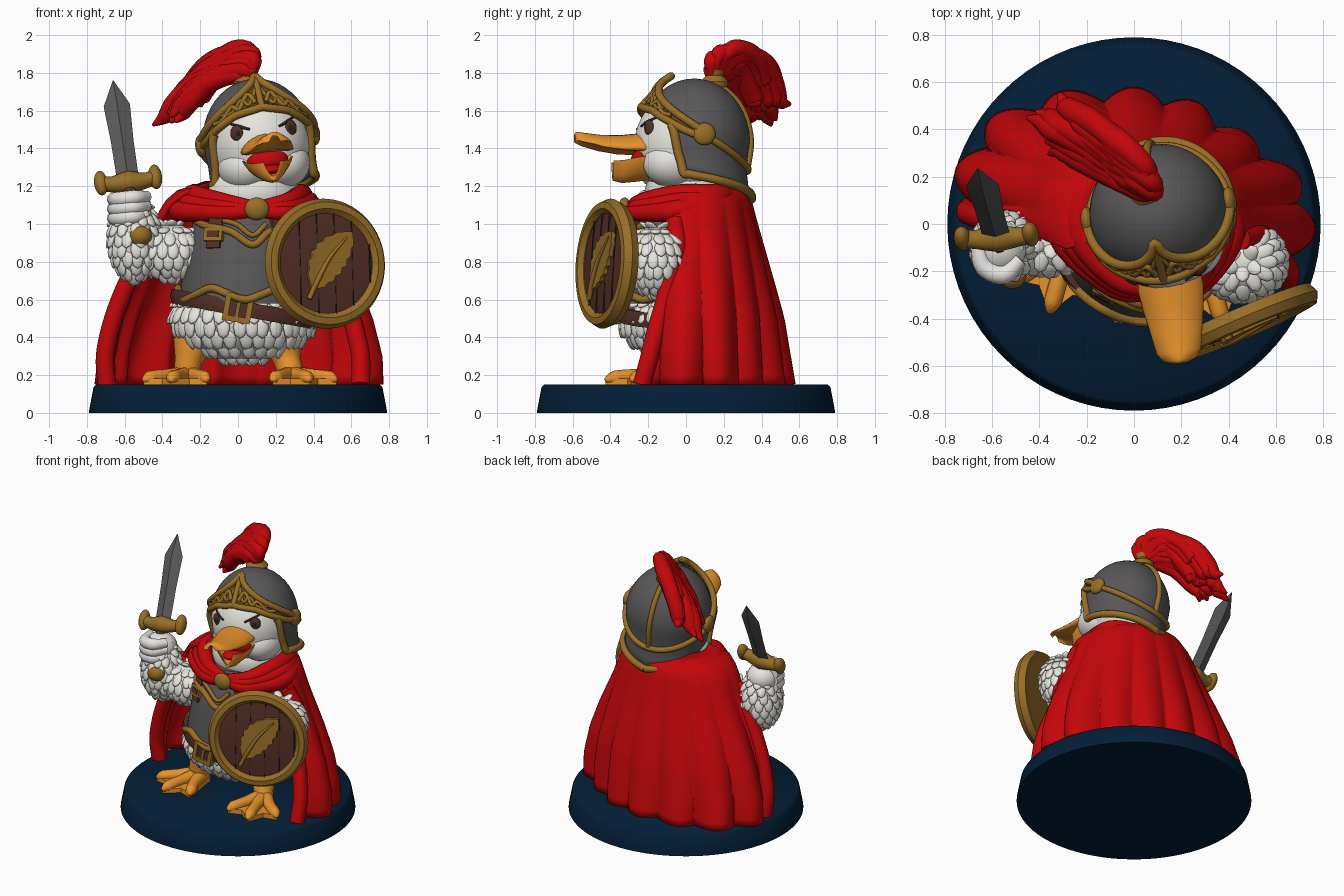
import bpy, bmesh, math, random
from mathutils import Vector as V, Matrix as Mx

if "Cube" in bpy.data.objects:
    bpy.data.objects.remove(bpy.data.objects["Cube"])
random.seed(4)
I = Mx.Identity(4)
sin, cos, pi, rad = math.sin, math.cos, math.pi, math.radians

def mat(name, *c):
    m = bpy.data.materials.new(name)
    m.diffuse_color = (*c, 1)
    m.use_nodes = True
    m.node_tree.nodes["Principled BSDF"].inputs["Base Color"].default_value = m.diffuse_color
    return m
RED, GREY = mat("cape_red", .56, .002, .003), mat("steel_grey", .100, .095, .095)
GOLD, WHITE = mat("old_gold", .31, .155, .02), mat("feather_white", .80, .78, .73)
ORANGE, BROWN = mat("bill_orange", .80, .29, .025), mat("leather_brown", .085, .028, .018)
NAVY, BRONZE = mat("base_navy", .001, .013, .038), mat("dark_bronze", .13, .065, .016)
BLACK = mat("dark_line", .02, .018, .018)

def finish(name, bm, m, M=I, angle=50):
    bmesh.ops.remove_doubles(bm, verts=bm.verts, dist=1e-5)
    bmesh.ops.recalc_face_normals(bm, faces=bm.faces)
    me = bpy.data.meshes.new(name)
    bm.to_mesh(me); bm.free()
    me.transform(M)
    me.shade_smooth(); me.set_sharp_from_angle(angle=rad(angle))
    me.materials.append(m)
    o = bpy.data.objects.new(name, me)
    bpy.context.collection.objects.link(o)
    return o

def loft(name, rings, m, M=I, wrap=True, caps=True, angle=50):
    bm = bmesh.new()
    vs = [[bm.verts.new(p) for p in r] for r in rings]
    n = len(rings[0])
    for a, b in zip(vs, vs[1:]):
        for i in range(n if wrap else n - 1):
            bm.faces.new((a[i], a[(i+1) % n], b[(i+1) % n], b[i]))
    if caps and wrap:
        bm.faces.new(vs[0]); bm.faces.new(vs[-1])
    return finish(name, bm, m, M, angle)

def ell(name, loc, scale, m, M=I, rot=I, seg=28):
    bm = bmesh.new()
    bmesh.ops.create_uvsphere(bm, u_segments=seg, v_segments=seg*2//3, radius=1)
    return finish(name, bm, m, M @ Mx.Translation(loc) @ rot @ Mx.Diagonal((*scale, 1)))

def box(name, loc, size, m, M=I, rot=I):
    bm = bmesh.new()
    bmesh.ops.create_cube(bm, size=1)
    return finish(name, bm, m, M @ Mx.Translation(loc) @ rot @ Mx.Diagonal((*size, 1)))

def tube(name, pts, radii, m, M=I, sub=5, n=10):
    """Smooth tube through points, with a radius for each point."""
    P = [V(p) for p in pts]
    R = radii if isinstance(radii, (list, tuple)) else [radii]*len(P)
    E = [2*P[0]-P[1]] + P + [2*P[-1]-P[-2]]
    c, r = [], []
    for i in range(len(P)-1):
        a, b, d, e = E[i:i+4]
        for k in range(sub + (i == len(P)-2)):
            t = k/sub
            c.append(.5*(2*b + (d-a)*t + (2*a-5*b+4*d-e)*t*t + (3*b-a-3*d+e)*t**3))
            r.append(R[i] + (R[i+1]-R[i])*t)
    rings, u = [], None
    for i, p in enumerate(c):
        t = (c[min(i+1, len(c)-1)] - c[max(i-1, 0)]).normalized()
        u = t.orthogonal() if u is None else u - t*u.dot(t)
        u.normalize(); w = t.cross(u)
        rings.append([p + r[i]*(u*cos(2*pi*k/n) + w*sin(2*pi*k/n)) for k in range(n)])
    return loft(name, rings, m, M, angle=70)

def lathe(name, prof, m, M=I, n=64):
    return loft(name, [[V((r*cos(2*pi*k/n), r*sin(2*pi*k/n), h)) for k in range(n)] for r, h in prof], m, M)

def table(t, x):
    for (a, p), (b, q) in zip(t, t[1:]):
        if x <= b:
            return p + (q-p)*(x-a)/(b-a)
    return t[-1][1]

def feathers(name, c, r, size, lo=-75, hi=75):
    """Overlapping rows of small feathers over an ellipsoid."""
    c, r, bm = V(c), V(r), bmesh.new()
    rows = max(3, int(rad(hi-lo)*r.z/(size*.95)))
    for j in range(rows):
        la = rad(lo + (hi-lo)*j/(rows-1))
        n = max(5, int(2*pi*cos(la)*r.x/(size*1.15)))
        for i in range(n):
            a = 2*pi*(i + .5*(j % 2) + random.uniform(-.25, .25))/n
            q = V((cos(la)*sin(a), -cos(la)*cos(a), sin(la)))
            nrm = V((q.x/r.x, q.y/r.y, q.z/r.z)).normalized()
            d = (nrm*nrm.z - V((0, 0, 1)) + nrm*.3).normalized()
            s = d.cross(nrm).normalized(); w = s.cross(d)
            R = Mx((s, d, w)).transposed().to_4x4()
            p = c + V((q.x*r.x, q.y*r.y, q.z*r.z))
            bmesh.ops.create_uvsphere(bm, u_segments=8, v_segments=6, radius=1, matrix=Mx.Translation(p) @ R
                                      @ Mx.Diagonal((size*.62, size, size*.28, 1)))
    finish(name, bm, WHITE, angle=80)

# Base
lathe("base", [(0, 0), (.79, 0), (.785, .03), (.765, .135), (.75, .15), (0, .15)], NAVY, n=72)

# Legs and webbed feet
for s, nm in ((-1, "left"), (1, "right")):
    F = Mx.Translation((.01 + s*.28, -.095 - s*.025, .15)) @ Mx.Rotation(rad(s*16), 4, 'Z') @ Mx.Scale(1.1, 4)
    tube(nm+"_leg", [(s*.23, -.04, .40), (s*.26, -.07, .28), (.01 + s*.28, -.09 - s*.025, .18)], [.12, .075, .065], ORANGE)
    web = []
    for a, l in ((-38, .26), (-19, .21), (0, .29), (19, .21), (38, .26)):
        web.append((sin(rad(a))*l, -cos(rad(a))*l))
        if l > .22:
            tip = V((*web[-1], .02))
            tube(nm+"_toe", [(0, .03, .04), tip*.5+V((0, 0, .03)), tip*.85+V((0, 0, .015)), tip], [.05, .035, .035, .012], ORANGE, F)
    web += [(.05, .05), (-.05, .05)]
    loft(nm+"_web", [[V((x, y, z)) for x, y in web] for z in (0, .03)], ORANGE, F)

# Body, belly feathers and breastplate
ell("belly", (.03, -.03, .5), (.37, .31, .23), WHITE)
feathers("belly_feathers", (.03, -.03, .5), (.38, .32, .21), .06, -70, 25)
TP = [(.58, .355), (.7, .34), (.85, .315), (1.0, .28), (1.12, .2)]
def tpt(a, z, off=0):
    r = table(TP, z) + off
    return V((.04 + r*sin(rad(a)), -.04 - 1.02*r*cos(rad(a)), z))
loft("breastplate", [[tpt(a, z) for a in range(0, 360, 8)] for z, _ in TP], GREY)
tube("plate_hem", [tpt(a, .63 - .03*cos(rad(a*6)), .012) for a in range(-180, 181, 15)], .022, GOLD)
tube("plate_neckline", [tpt(a, z, .01) for a, z in ((-75, 1.02), (-45, .99), (-15, .96), (7, .89), (25, .96), (60, 1.0))], .02, GOLD)
tube("plate_neckline_upper", [tpt(a, z, .01) for a, z in ((-40, 1.03), (-10, 1.0), (7, .94), (22, 1.0))], .014, GOLD)
for s in (-1, 1):
    S = Mx.Translation((.05+s*.17, -.29, .95)) @ Mx.Rotation(rad(s*28), 4, 'Z') @ Mx.Rotation(rad(-14), 4, 'X')
    box("shoulder_strap", (0, 0, .02), (.08, .03, .2), BROWN, S)
    box("strap_buckle", (0, -.015, -.01), (.11, .025, .07), GOLD, S)
    box("strap_buckle_inset", (0, -.027, -.01), (.07, .01, .035), BROWN, S)

# Slanting belt and buckle
def belt_pt(a, r, h):
    x = .03 + (.38+r)*sin(a)
    return V((x, -.03 - (.36+r)*cos(a), .555 - .18*x + h))
loft("belt", [[belt_pt(2*pi*i/48, r, h) for i in range(48)] for r, h in ((-.05, .04), (0, .04), (.01, 0), (0, -.04), (-.05, -.04))], BROWN, caps=False)
B = Mx.Translation((.0, -.40, .555)) @ Mx.Rotation(rad(10), 4, 'Y')
box("buckle_plate", (0, .01, 0), (.13, .03, .13), BROWN, B)
for k in range(4):
    box("buckle_side", (0, 0, .06), (.15, .04, .03), GOLD, B @ Mx.Rotation(k*pi/2, 4, 'Y'))
box("buckle_tongue", (0, -.005, 0), (.02, .02, .12), GOLD, B)

# Arms
for nm, c, r in (("sword_upper_arm", (-.36, -.07, .86), (.19, .14, .14)),
                 ("sword_forearm", (-.55, -.10, .92), (.13, .14, .21)),
                 ("shield_arm", (.46, -.16, .81), (.18, .16, .18))):
    ell(nm, c, r, WHITE)
    feathers(nm+"_feathers", c, r, .052)
ell("sword_hand", (-.565, -.10, 1.08), (.11, .115, .10), WHITE)
for k in range(3):
    z = 1.03 + .05*k
    tube("finger", [(-.66, -.08, z), (-.635, -.18, z), (-.55, -.215, z+.01), (-.48, -.15, z+.015)], [.035, .042, .042, .03], WHITE)

# Sword
G = V((-.58, -.06, 1.22))
Z = (V((-.66, .23, 1.75)) - G).normalized()
X = (V((1, 0, 0)) - Z*Z.x).normalized()
SW = Mx.Translation(G) @ Mx((X, Z.cross(X), Z)).transposed().to_4x4()
loft("sword_blade", [[V((w, 0, z)), V((0, w*.4, z)), V((-w, 0, z)), V((0, -w*.4, z))]
     for z, w in ((0, .058), (.25, .06), (.47, .07), (.62, .002))], GREY, SW, angle=20)
tube("sword_guard", [(-.16, 0, .02), (-.09, 0, .0), (0, 0, 0), (.09, 0, .0), (.16, 0, .02)], [.038, .042, .062, .042, .038], GOLD, SW)
for s in (-1, 1):
    ell("guard_end", (s*.145, 0, .015), (.036, .045, .07), GOLD, SW)
tube("sword_grip", [(0, 0, 0), (0, 0, -.15), (0, 0, -.3)], .035, BROWN, SW)
ell("sword_pommel", (.02, 0, -.33), (.062, .06, .055), GOLD, SW)

# Round shield: local x right, y up, z outward
SH = Mx.Translation((.46, -.42, .79)) @ Mx.Rotation(rad(23), 4, 'Z') @ Mx.Rotation(rad(86), 4, 'X')
lathe("shield_board", [(0, -.03), (.3, -.03), (.3, .01), (.2, .022), (0, .028)], BROWN, SH)
lathe("shield_rim", [(.275, -.04), (.325, -.045), (.345, 0), (.325, .04), (.29, .045), (.265, .02), (.275, -.04)], GOLD, SH)
for k in range(-2, 3):
    x = k*.1 + .05
    box("plank_gap", (x, 0, .018), (.004, 2*math.sqrt(max(.0, .27**2-x*x)), .016), BLACK, SH)
LF = SH @ Mx.Rotation(rad(-36), 4, 'Z')
half = [(.105*sin(pi*i/14)**.7*(1 - .15*(i % 2)), -.17 + .39*i/14) for i in range(1, 14)]
leaf = [(0, -.17)] + half + [(0, .22)] + [(-x, y) for x, y in reversed(half)]
loft("shield_feather", [[V((x + .6*(y*y) - .01, y, z)) for x, y in leaf] for z in (.02, .045)], GOLD, LF)
tube("shield_feather_rib", [(.02, -.22, .04), (0, -.1, .05), (-.01, .03, .05), (.01, .18, .045)], [.014, .014, .011, .005], GOLD, LF)

# Cape, open at the front, with rounded folds that grow downward; fuller on the sword side
CW = [(.15, .725), (.3, .72), (.5, .67), (.7, .59), (.95, .47), (1.1, .41), (1.16, .35), (1.21, .2)]
CB = [(.15, .51), (.5, .46), (.7, .41), (1.0, .33), (1.16, .29), (1.21, .16)]
CR = [(.15, 120), (.5, 113), (.9, 101), (1.1, 110), (1.21, 125)]
CL = [(.15, 86), (.5, 90), (.9, 94), (1.1, 108), (1.21, 125)]
rows = []
for j in range(23):
    z = 1.21 - 1.06*j/22
    t, row = j/22, []
    for i in range(141):
        k = i/70 - 1
        a = rad(table(CR if k > 0 else CL, z))*k
        f = 1 + .13*t*(abs(cos(7.5*a + .5*sin(2*a))) - .65)
        if abs(a) < pi/2:
            f *= 1 + t*sin(2*a)**2*(-.11 if a > 0 else .10)
        row.append(V((.03*(1-t) + table(CW, z)*f*sin(a), .03 + table(CB, z)*f*cos(a), z)))
    rows.append(row)
cape = loft("cape", rows, RED, wrap=False, angle=80)
sol = cape.modifiers.new("thickness", 'SOLIDIFY')
sol.thickness, sol.offset = .035, 0
for s in (-1, 1):
    edge = [r[0 if s < 0 else -1] for r in rows[4::3]]
    tube("cape_front_fold", edge, [.05]*len(edge), RED)
    for k in range(3):      # gathered collar swags meeting at the clasp
        tube("collar_swag", [(.05, .24-.02*k, 1.13), (.06+s*.24, .17, 1.15-.02*k), (.05+s*(.28+.04*k), -.04, 1.15-.04*k),
             (.09+s*.17, -.23-.02*k, 1.12-.03*k), (.1, -.29, 1.09-.012*k)], [.06, .06, .06, .046, .03], RED)
ell("cape_clasp", (.1, -.325, 1.08), (.065, .035, .06), GOLD)
ell("neck", (.08, 0, 1.16), (.25, .22, .18), WHITE)

# Head group, in its own turned and tilted frame
H = Mx.Translation((.11, .025, 1.43)) @ Mx.Rotation(rad(8), 4, 'Z') @ Mx.Rotation(rad(-6), 4, 'Y')
ell("head", (0, -.03, -.01), (.27, .27, .28), WHITE, H)
def face(x, z, off=0):
    return V((x, -.03 - off - .27*math.sqrt(max(0, 1 - (x/.27)**2 - ((z+.01)/.28)**2)), z))
for s in (-1, 1):
    ell("cheek", (s*.105, -.11, -.12), (.14, .16, .13), WHITE, H)
    ell("eye", face(s*.145, .065, -.004), (.036, .018, .042), BROWN, H, Mx.Rotation(rad(s*28), 4, 'Z'))
    ell("pupil", face(s*.142, .065, .01), (.013, .008, .016), BLACK, H, Mx.Rotation(rad(s*28), 4, 'Z'), seg=12)
    tube("brow", [face(s*x, z, .002) for x, z in ((.08, .08), (.13, .10), (.19, .13))], [.006, .009, .004], BLACK, H)

# Open bill
def bill(name, secs, droop):
    loft(name, [[V((w*cos(k*pi/10), y, z + h*sin(k*pi/10) - droop*cos(k*pi/10)**2)) for k in range(20)] for y, z, w, h in secs], ORANGE, H, angle=70)
bill("upper_bill", [(-.20, .0, .135, .05), (-.30, .0, .14, .048), (-.38, .0, .13, .04), (-.48, .012, .112, .03),
                    (-.57, .033, .095, .02), (-.605, .044, .07, .015), (-.62, .047, .03, .006)], .04)
bill("lower_bill", [(-.20, -.165, .14, .03), (-.30, -.18, .13, .028), (-.37, -.192, .10, .022), (-.42, -.19, .045, .012)], -.09)
ell("mouth", (0, -.245, -.095), (.115, .075, .075), RED, H)
ell("tongue", (0, -.31, -.145), (.08, .085, .028), RED, H)

# Helmet: dome cut by a lower edge that varies round the head
LOW = [(0, .21), (30, .18), (55, .11), (61, .03), (64, -.07), (70, -.19), (110, -.23), (180, -.30)]
VLO = [(0, .19), (30, .16), (55, .09), (75, .03), (88, .005)]
VUP = [(0, .355), (25, .27), (50, .18), (88, .04)]
def hpt(phi, z, off=0):
    r = .295 + off
    r = r*math.sqrt(max(0, 1 - (z/(.34+off))**2)) if z > 0 else r - .02*sin(pi*min(1, -z/.3))
    return V((r*sin(rad(phi)), .02 - r*cos(rad(phi)), z))
cols = []
for phi in range(-180, 181, 4):
    zl = table(LOW, abs(phi))
    cols.append([hpt(phi, zl + (.34-zl)*sin(pi/2*k/16)) for k in range(17)])
helm = loft("helmet_dome", cols, GREY, H, wrap=False)
helm.modifiers.new("thickness", 'SOLIDIFY').thickness = .015
for s in (-1, 1):
    tube("helmet_edge", [hpt(s*p, table(LOW, p), .006) for p in (180, 165, 150, 135, 120, 110, 98, 86, 75, 70, 67, 64, 61, 58)], .024, GOLD, H, sub=3)
tube("helmet_back_band", [hpt(p, .01 - .16*sin(rad(p-92)), .006) for p in range(92, 269, 11)], .02, GOLD, H, sub=3)
tube("helmet_back_ridge", [hpt(180, z, .005) for z in (-.14, 0, .12, .22, .3)], .018, GOLD, H)

# Pointed visor with raised scrollwork, lying closer to the dome at the sides
def vis(p, t, off=.032):
    off -= .026*abs(sin(rad(p)))
    a, b = hpt(p, table(VLO, abs(p)), off), hpt(p, table(VUP, abs(p)), off+.008)
    return a + (b-a)*t
span = range(-88, 89, 8)
loft("visor_panel", [[vis(p, t) for t in (0, .33, .66, 1)] for p in span], BRONZE, H, wrap=False)
tube("visor_lower_rim", [vis(p, 0) for p in span], .021, GOLD, H, sub=3)
tube("visor_upper_rim", [vis(p, 1) for p in span], .021, GOLD, H, sub=3)
tube("visor_ridge", [vis(0, t, .036) for t in (0, .5, 1)], .018, GOLD, H)
for s in (-1, 1):
    tube("visor_scroll", [vis(s*p, t, .034) for p, t in ((6, .2), (16, .7), (26, .25), (36, .7), (46, .3), (58, .6))], .013, GOLD, H)
    tube("visor_scroll", [vis(s*p, t, .034) for p, t in ((4, .65), (14, .25), (24, .65), (34, .3), (48, .7))], .01, GOLD, H)
    ell("visor_hinge", hpt(s*92, .015, .01), (.03, .06, .06), GOLD, H)

# Plume: a full bundle of curling locks
lathe("plume_socket", [(.07, -.03), (.075, .0), (.045, .03), (.055, .06), (0, .06)], GOLD, Mx.Translation((.05, .15, 1.755)), n=24)
path = [V(p) for p in ((.05, .16, 1.79), (.025, .20, 1.855), (-.065, .27, 1.845), (-.165, .335, 1.785), (-.245, .375, 1.69), (-.285, .405, 1.62))]
for k in range(26):
    a, q = 2.4*k, .112*math.sqrt((k+.3)/26)
    off = q*(cos(a)*V((.35, .3, .85)) + sin(a)*V((-.6, .8, 0)))
    out = q*(cos(a)*V((.8, .3, .55)) + sin(a)*V((-.5, .85, 0)))
    pts = [p + off.lerp(out, i/5)*g for i, (p, g) in enumerate(zip(path, (.3, .8, 1.0, 1.1, 1.05, 1.0)))]
    pts = pts[:(6, 5, 6, 4)[k % 4]]
    pts.append(pts[-1] + V((-.025, .01, -.03)) + out*.45)
    n = len(pts)
    tube("plume_lock", pts, [.03, .045] + [.054]*(n-4) + [.045, .008], RED, n=9)
